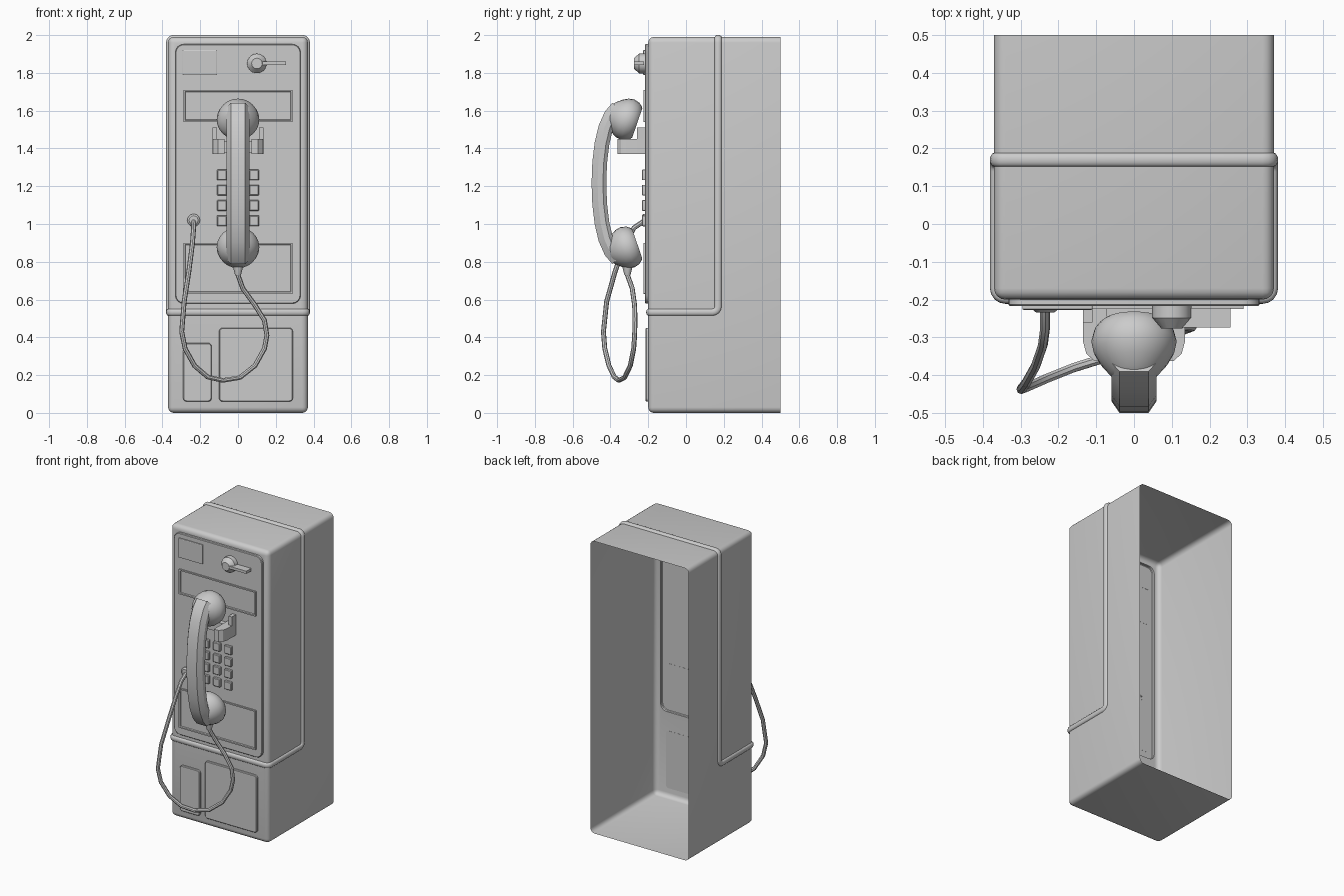
import bpy, bmesh, math
from mathutils import Vector as V

if "Cube" in bpy.data.objects:
    bpy.data.objects.remove(bpy.data.objects["Cube"])

ARC = [math.radians(22.5 * i) for i in range(5)]
R = 0.03          # body edge radius
PLATE = (-0.332, 0.332, 0.578, 1.952, 0.045)


def finish(name, bm):
    bmesh.ops.recalc_face_normals(bm, faces=bm.faces[:])
    me = bpy.data.meshes.new(name)
    bm.to_mesh(me)
    bm.free()
    ob = bpy.data.objects.new(name, me)
    bpy.context.collection.objects.link(ob)
    return ob


def loft(name, rings, cap0=True, cap1=True, ring_closed=True, path_closed=False):
    """Skin a list of equal-length point rings."""
    bm = bmesh.new()
    vs = [[bm.verts.new(p) for p in r] for r in rings]
    n, m = len(vs[0]), len(vs)
    for i in range(m if path_closed else m - 1):
        a, b = vs[i], vs[(i + 1) % m]
        for j in range(n if ring_closed else n - 1):
            k = (j + 1) % n
            bm.faces.new((a[j], a[k], b[k], b[j]))
    if cap0:
        bm.faces.new(vs[0])
    if cap1:
        bm.faces.new(vs[-1])
    return finish(name, bm)


def round_rect(x0, x1, z0, z1, r, y):
    pts = []
    for q, (cx, cz) in enumerate([(x1 - r, z1 - r), (x0 + r, z1 - r), (x0 + r, z0 + r), (x1 - r, z0 + r)]):
        pts += [V((cx + r * math.cos(a + q * math.pi / 2), y, cz + r * math.sin(a + q * math.pi / 2))) for a in ARC]
    return pts


def panel(name, rect, steps, back=True):
    """Rounded panel from (inset, y) steps, ending in a flat cap."""
    x0, x1, z0, z1, r = rect
    rings = [round_rect(x0 + i, x1 - i, z0 + i, z1 - i, max(r - i, 0.002), y) for i, y in steps]
    return loft(name, rings, cap0=back)


def box(name, x0, x1, y0, y1, z0, z1):
    return loft(name, [[(x0, y0, z), (x1, y0, z), (x1, y1, z), (x0, y1, z)] for z in (z0, z1)])


def lathe(name, c, axis, profile, n=20):
    """Turn a (distance, radius) profile around an axis lying in the yz plane."""
    a, u = V(axis).normalized(), V((1, 0, 0))
    v = a.cross(u)
    angs = [2 * math.pi * k / n for k in range(n)]
    return loft(name, [[V(c) + a * d + (u * math.cos(t) + v * math.sin(t)) * r for t in angs] for d, r in profile])


# Open-backed housing with an opening under the face plate
bm = bmesh.new()
bmesh.ops.create_cube(bm, size=1)
for v in bm.verts:
    v.co = V((v.co.x * 0.74, 0.4 + v.co.y * 1.2, 0.995 + v.co.z * 1.99))
bmesh.ops.bevel(bm, geom=bm.edges[:], offset=R, segments=4, profile=0.5, affect='EDGES')
bmesh.ops.bisect_plane(bm, geom=bm.verts[:] + bm.edges[:] + bm.faces[:],
                       plane_co=(0, 0.5, 0), plane_no=(0, 1, 0), clear_outer=True)
bm.normal_update()
front = max((f for f in bm.faces if abs(f.normal.y) > 0.99 and f.calc_center_median().y < 0),
            key=lambda f: f.calc_area())
edges = list(front.edges)
bmesh.ops.delete(bm, geom=[front], context='FACES_ONLY')
hole = [bm.verts.new(p) for p in round_rect(*PLATE, -0.2)]
edges += [bm.edges.new((hole[i - 1], hole[i])) for i in range(len(hole))]
bmesh.ops.triangle_fill(bm, edges=edges, use_beauty=True, normal=(0, -1, 0))
finish("housing", bm)

# Raised bead: across the front, back along the sides, up and over the top
half = [V((0, -0.2, 0.533))]
half += [V((0.34 + R * math.sin(a), -0.17 - R * math.cos(a), 0.533)) for a in ARC]
half += [V((0.37, 0.14 + R * math.sin(a), 0.563 - R * math.cos(a))) for a in ARC]
half += [V((0.34 + R * math.cos(a), 0.17, 1.96 + R * math.sin(a))) for a in ARC]
path = half + [V((-p.x, p.y, p.z)) for p in reversed(half[1:])]
rings = []
for i, p in enumerate(path):
    q = path[(i + 1) % len(path)]
    t = ((q - p).normalized() + (p - path[i - 1]).normalized()).normalized()
    core = V((max(-0.34, min(0.34, p.x)), max(-0.17, p.y), max(R, min(1.96, p.z))))
    nrm = (p - core).normalized()
    side = t.cross(nrm)
    rings.append([p + nrm * 0.011 * math.sin(math.pi * k / 8) + side * 0.018 * math.cos(math.pi * k / 8)
                  for k in range(9)])
loft("housing_bead", rings, False, False, ring_closed=False, path_closed=True)

# Face plate and the panels on it
panel("face_plate", PLATE, [(0, -0.2), (0, -0.213), (0.004, -0.217)], back=False)
frame = [(0, -0.216), (0, -0.225), (0.009, -0.225), (0.012, -0.218)]
panel("upper_window", (-0.29, 0.29, 1.54, 1.71, 0.003), frame)
panel("lower_window", (-0.29, 0.29, 0.63, 0.9, 0.003), frame)
panel("coin_plate", (-0.295, -0.11, 1.79, 1.92, 0.004), [(0, -0.216), (0, -0.225), (0.003, -0.227)])

# Lower doors
door = [(0, -0.199), (0, -0.21), (0.004, -0.214)]
panel("small_door", (-0.29, -0.14, 0.06, 0.37, 0.018), door)
panel("large_door", (-0.1, 0.29, 0.06, 0.45, 0.018), door)

# Coin lever
lathe("lever_hub", (0.1, -0.216, 1.85), (0, -1, 0), [(0, 0.052), (0.032, 0.052), (0.06, 0.028)], 16)
box("lever_blade", 0.1, 0.255, -0.274, -0.222, 1.841, 1.859)

# Keypad
for row in range(4):
    for col in range(3):
        x, z = (col - 1) * 0.085, 1.26 - row * 0.081
        panel(f"key_{row}_{col}", (x - 0.026, x + 0.026, z - 0.028, z + 0.028, 0.004),
              [(0, -0.216), (0, -0.23), (0.004, -0.234)])

# Handset cradle
box("cradle_back", -0.13, 0.13, -0.25, -0.216, 1.375, 1.44)
plan = [(0.072, -0.216), (0.135, -0.216), (0.135, -0.31), (0.126, -0.343), (0.105, -0.362), (0.072, -0.362)]
for s, label in ((-1, "left"), (1, "right")):
    loft(f"cradle_prong_{label}", [[(s * x, y, z) for x, y in plan] for z in (1.37, 1.45)])
    xs = sorted((s * 0.11, s * 0.135))
    box(f"cradle_post_{label}", xs[0], xs[1], -0.26, -0.216, 1.44, 1.51)

# Handset: two egg-shaped cups and a chamfered curved grip
cup = [(0, 0.082), (0.008, 0.092), (0.025, 0.105), (0.055, 0.113), (0.085, 0.107),
       (0.115, 0.09), (0.145, 0.065), (0.165, 0.04), (0.175, 0.015)]
for s, label in ((1, "earpiece"), (-1, "mouthpiece")):
    lathe(label, (0, -0.258, 1.215 + s * 0.32), (0, -0.945, s * 0.325), cup, 24)

arm = [(-0.36, 0.4), (-0.395, 0.36), (-0.424, 0.295), (-0.444, 0.21), (-0.456, 0.11)]
grip = [V((0, y, 1.215 + h)) for y, h in arm] + [V((0, -0.46, 1.215))]
grip += [V((0, y, 1.215 - h)) for y, h in reversed(arm)]
section = [(0.038, 0.04), (0.06, 0.008), (0.06, -0.02), (0.045, -0.038)]
section += [(-x, d) for x, d in reversed(section)]
rings = []
for i, p in enumerate(grip):
    t = (grip[min(i + 1, len(grip) - 1)] - grip[max(i - 1, 0)]).normalized()
    out = V((0, t.z, -t.y))
    rings.append([p + V((x, 0, 0)) + out * d for x, d in section])
loft("handset_grip", rings)

# Cord, its strain relief and the wall grommet
pts = [(0, -.31, .8), (0, -.31, .73), (.025, -.285, .66), (.09, -.272, .57), (.14, -.27, .49),
       (.153, -.272, .41), (.14, -.277, .34), (.09, -.295, .25), (.01, -.325, .187), (-.08, -.355, .172),
       (-.16, -.38, .19), (-.23, -.408, .25), (-.28, -.43, .34), (-.298, -.437, .43), (-.285, -.42, .59),
       (-.26, -.375, .75), (-.241, -.32, .9), (-.235, -.275, .98), (-.235, -.216, 1.02)]
cu = bpy.data.curves.new("cord", 'CURVE')
cu.dimensions = '3D'
cu.bevel_depth = 0.013
cu.bevel_resolution = 2
cu.use_fill_caps = True
sp = cu.splines.new('POLY')
sp.points.add(len(pts) - 1)
for q, p in zip(sp.points, pts):
    q.co = (*p, 1)
cord = bpy.data.objects.new("cord", cu)
bpy.context.collection.objects.link(cord)
bpy.context.view_layer.objects.active = cord
cord.select_set(True)
bpy.ops.object.convert(target='MESH')

lathe("strain_relief", (0, -0.31, 0.815), (0, 0, -1), [(0, 0.032), (0.03, 0.03), (0.085, 0.016)], 12)
lathe("cord_grommet", (-0.235, -0.216, 1.02), (0, -1, 0), [(0, 0.034), (0.01, 0.034), (0.018, 0.024)], 12)

# Smooth the curved surfaces, keep the hard edges
for ob in bpy.data.objects:
    ob.select_set(ob.type == 'MESH')
bpy.context.view_layer.objects.active = bpy.data.objects["housing"]
bpy.ops.object.shade_smooth_by_angle(angle=math.radians(30))
